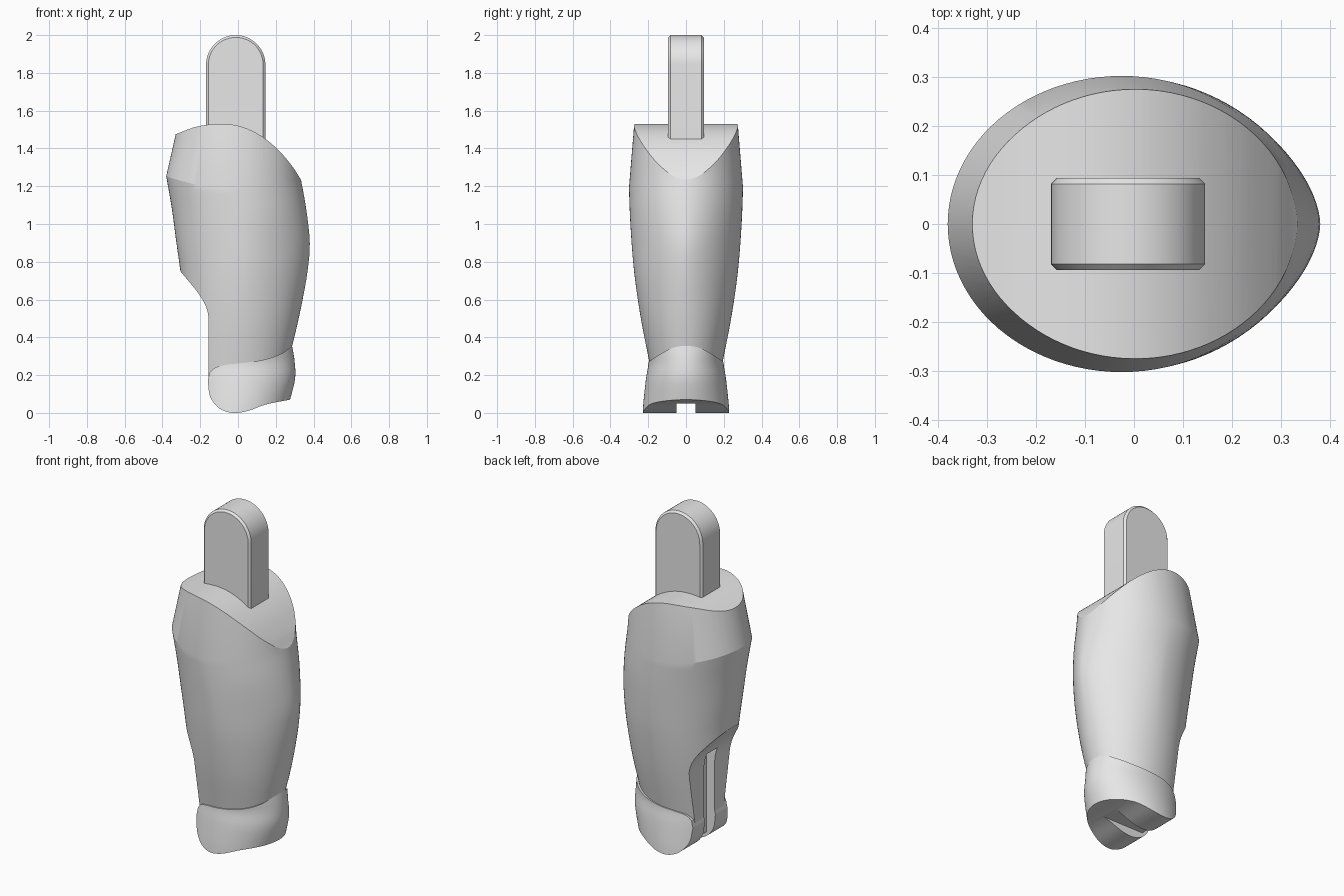
import bpy, bmesh, math
from mathutils import Vector

cube = bpy.data.objects.get("Cube")
if cube:
    bpy.data.objects.remove(cube, do_unlink=True)

grey = bpy.data.materials.new("plain grey")
grey.use_nodes = True
grey.diffuse_color = (0.8, 0.8, 0.8, 1)
grey.node_tree.nodes["Principled BSDF"].inputs["Base Color"].default_value = (0.8, 0.8, 0.8, 1)


def make_object(name, bm):
    bmesh.ops.recalc_face_normals(bm, faces=bm.faces)
    mesh = bpy.data.meshes.new(name)
    bm.to_mesh(mesh)
    bm.free()
    mesh.materials.append(grey)
    obj = bpy.data.objects.new(name, mesh)
    bpy.context.collection.objects.link(obj)
    return obj


def smooth_path(points, steps=6):
    """Catmull-Rom curve through points of any dimension."""
    pts = [Vector(p) for p in points]
    pts = [2 * pts[0] - pts[1]] + pts + [2 * pts[-1] - pts[-2]]
    out = []
    for a, b, c, d in zip(pts, pts[1:], pts[2:], pts[3:]):
        for i in range(steps):
            t = i / steps
            out.append(0.5 * (2 * b + (c - a) * t + (2 * a - 5 * b + 4 * c - d) * t * t
                              + (3 * b - a - 3 * c + d) * t ** 3))
    return out + [pts[-2]]


def extrude_profile(name, outline, half):
    """Extrude an outline in x, z along y."""
    bm = bmesh.new()
    face = bm.faces.new([bm.verts.new((p[0], -half, p[1])) for p in outline])
    new = bmesh.ops.extrude_face_region(bm, geom=[face])["geom"]
    bmesh.ops.translate(bm, vec=(0, 2 * half, 0),
                        verts=[v for v in new if isinstance(v, bmesh.types.BMVert)])
    return make_object(name, bm)


def loft(name, rings, sides=96):
    """Rings: height, left x, right x, half depth, rise at the ends, tip exponent."""
    bm = bmesh.new()
    loops = []
    for z, left, right, half, rise, power in rings:
        loop = []
        mid = (left + right) / 2
        for i in range(sides):
            a = 2 * math.pi * i / sides
            c, s = math.cos(a), math.sin(a)
            e = 2 / power if c > 0 else 1
            x = mid + (right - left) / 2 * math.copysign(abs(c) ** e, c)
            y = half * math.copysign(abs(s) ** e, s)
            loop.append(bm.verts.new((x, y, z + rise * c * c)))
        loops.append(loop)
    for lower, upper in zip(loops, loops[1:]):
        for i in range(sides):
            j = (i + 1) % sides
            bm.faces.new((lower[i], lower[j], upper[j], upper[i]))
    bm.faces.new(loops[0])
    bm.faces.new(loops[-1])
    return make_object(name, bm)


def select(obj):
    bpy.ops.object.select_all(action='DESELECT')
    obj.select_set(True)
    bpy.context.view_layer.objects.active = obj


def boolean(obj, cutter, operation):
    mod = obj.modifiers.new("cut", 'BOOLEAN')
    mod.operation, mod.solver, mod.object = operation, 'EXACT', cutter
    select(obj)
    bpy.ops.object.modifier_apply(modifier=mod.name)


def shade(obj, degrees):
    select(obj)
    bpy.ops.object.shade_smooth_by_angle(angle=math.radians(degrees))


# Leg: tapered loft with a collar band, trimmed by a side outline
shin_rings = smooth_path([
    (0.15, -0.24, 0.24, 0.17, 0, 2),
    (0.27, -0.253, 0.266, 0.194, 0, 2),
    (0.45, -0.272, 0.31, 0.23, 0, 1.95),
    (0.6, -0.289, 0.342, 0.255, 0, 1.85),
    (0.75, -0.305, 0.368, 0.275, 0, 1.75),
    (0.9, -0.326, 0.38, 0.288, 0, 1.7),
    (1.05, -0.35, 0.361, 0.297, 0.03, 1.85),
    (1.19, -0.38, 0.33, 0.302, 0.063, 2)], 4)
leg = loft("leg", shin_rings + [(1.58, -0.306, 0.305, 0.27, 0, 2)])
top_edge = smooth_path([(-0.33, 1.475), (-0.22, 1.515), (-0.1, 1.53), (0, 1.52),
                        (0.1, 1.48), (0.2, 1.405), (0.28, 1.315), (0.33, 1.24)])
calf_cut = smooth_path([(-0.155, 0.47), (-0.158, 0.52), (-0.175, 0.575),
                        (-0.215, 0.64), (-0.305, 0.75)])
leg_outline = extrude_profile(
    "leg_outline",
    [(-0.5, 1.41)] + top_edge + [(0.5, 1.0), (0.5, 0.4), (0.28, 0.31), (0.1, 0.23),
                                 (-0.155, 0.19)] + calf_cut + [(-0.5, 0.985)], 0.6)
boolean(leg, leg_outline, 'INTERSECT')

# Foot: flared loft with a rounded sole and a curved upper edge
foot = loft("foot", smooth_path([
    (-0.02, -0.25, 0.25, 0.23, 0, 2),
    (0.06, -0.255, 0.273, 0.225, 0, 2),
    (0.18, -0.26, 0.302, 0.212, 0, 2),
    (0.27, -0.26, 0.3, 0.199, 0, 2),
    (0.35, -0.265, 0.287, 0.213, 0, 2),
    (0.42, -0.27, 0.27, 0.215, 0, 2)], 4))
sole = smooth_path([(-0.16, 0.17), (-0.147, 0.085), (-0.1, 0.025), (-0.03, 0),
                    (0.05, 0.01), (0.15, 0.045), (0.275, 0.07)])
upper_edge = smooth_path([(0.28, 0.35), (0.23, 0.314), (0.15, 0.285), (0.05, 0.267),
                          (-0.06, 0.255), (-0.12, 0.24), (-0.15, 0.213)])
foot_outline = extrude_profile(
    "foot_outline", sole + [(0.4, 0.08), (0.4, 0.44)] + upper_edge, 0.6)
boolean(foot, foot_outline, 'INTERSECT')

# Groove running under the sole and up the flat side
groove = extrude_profile("groove_cutter", [
    (-0.4, -0.1), (0.4, -0.1), (0.4, 0.05), (-0.1, 0.05), (-0.1, 0.575), (-0.4, 0.575)], 0.05)
for part in (leg, foot):
    boolean(part, groove, 'DIFFERENCE')
    shade(part, 15)
for cutter in (leg_outline, foot_outline, groove):
    bpy.data.objects.remove(cutter, do_unlink=True)

# Peg: round-topped block with chamfered front and back rims
radius, centre = 0.157, -0.012
arch = [(centre + radius * math.cos(math.pi * i / 32),
         2 - radius + radius * math.sin(math.pi * i / 32)) for i in range(33)]
peg = extrude_profile("peg", [(centre + radius, 1.3)] + arch + [(centre - radius, 1.3)], 0.094)
bevel = peg.modifiers.new("rim", 'BEVEL')
bevel.width, bevel.segments, bevel.angle_limit = 0.012, 1, math.radians(40)
select(peg)
bpy.ops.object.modifier_apply(modifier=bevel.name)
shade(peg, 20)
